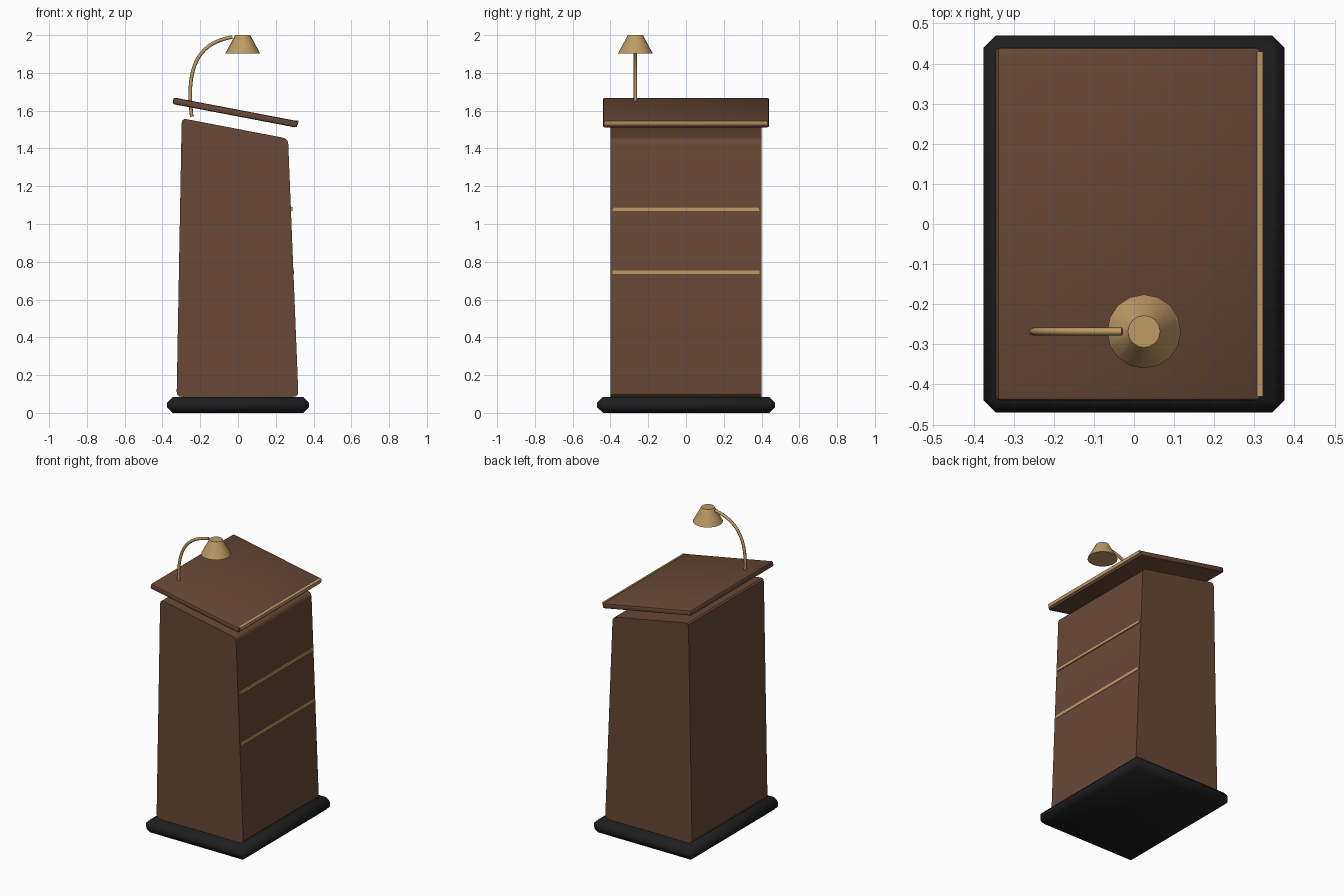
import bpy, math
from mathutils import Vector

if "Cube" in bpy.data.objects:
    bpy.data.objects.remove(bpy.data.objects["Cube"])


def material(name, rgb):
    m = bpy.data.materials.new(name)
    m.diffuse_color = (*rgb, 1)
    m.use_nodes = True
    m.node_tree.nodes["Principled BSDF"].inputs["Base Color"].default_value = m.diffuse_color
    return m


WOOD = material("wood", (0.135, 0.065, 0.038))
BRASS = material("brass", (0.52, 0.33, 0.13))
BLACK = material("black", (0.013, 0.013, 0.014))


def finish(ob, name, mat, angle=30):
    ob.name = name
    ob.data.materials.append(mat)
    bpy.ops.object.select_all(action='DESELECT')
    ob.select_set(True)
    bpy.context.view_layer.objects.active = ob
    bpy.ops.object.shade_smooth_by_angle(angle=math.radians(angle))
    return ob


def box(name, loc, size, mat, tilt=0, bevel=0, segments=1, angle=30):
    bpy.ops.mesh.primitive_cube_add(size=1, location=loc)
    ob = bpy.context.object
    ob.scale = size
    bpy.ops.object.transform_apply(location=False, rotation=False, scale=True)
    ob.rotation_euler.y = tilt
    if bevel:
        mod = ob.modifiers.new("bevel", 'BEVEL')
        mod.width, mod.segments = bevel, segments
        bpy.ops.object.modifier_apply(modifier="bevel")
    return finish(ob, name, mat, angle)


def rounded(points, r, steps=3):
    """Round the corners of a closed 2D profile."""
    out = []
    for i, p in enumerate(points):
        p = Vector(p)
        a = p + (Vector(points[i - 1]) - p).normalized() * r
        b = p + (Vector(points[(i + 1) % len(points)]) - p).normalized() * r
        for k in range(steps + 1):
            t = k / steps
            out.append(a * (1 - t) ** 2 + p * 2 * t * (1 - t) + b * t * t)
    return out


# Plinth
box("base", (0, 0, 0.0425), (0.75, 0.94, 0.085), BLACK, bevel=0.03, angle=50)

# Tapered body: rounded side profile extruded along y
prof = rounded([(-0.325, 0.085), (0.32, 0.085), (0.265, 1.452), (-0.298, 1.56)], 0.028)
n = len(prof)
verts = [(p.x, y, p.y) for y in (-0.4, 0.4) for p in prof]
faces = [tuple(range(n)), tuple(reversed(range(n, 2 * n)))]
faces += [(i, i + n, (i + 1) % n + n, (i + 1) % n) for i in range(n)]
me = bpy.data.meshes.new("body")
me.from_pydata(verts, [], faces)
body = bpy.data.objects.new("body", me)
bpy.context.collection.objects.link(body)
finish(body, "body", WOOD)

# Sloping reading desk and its brass lip
TILT = math.radians(10.8)
box("reading_desk", (-0.015, 0, 1.59), (0.67, 0.88, 0.035), WOOD, tilt=TILT, bevel=0.01, segments=2)
box("desk_lip", (0.312, 0, 1.538), (0.015, 0.86, 0.02), BRASS, tilt=TILT)

# Brass bands across the sloping face
for i, (x, z) in enumerate([(0.28, 1.08), (0.2885, 0.745)]):
    box(f"trim_band_{i + 1}", (x, 0, z), (0.016, 0.78, 0.02), BRASS)

# Curved lamp arm
LAMP_Y = -0.268
cu = bpy.data.curves.new("lamp_arm", 'CURVE')
cu.dimensions = '3D'
cu.bevel_depth, cu.bevel_resolution, cu.resolution_u = 0.0095, 2, 14
cu.use_fill_caps = True
sp = cu.splines.new('BEZIER')
sp.bezier_points.add(1)
ends = [((-0.245, 1.568), (-0.21, 1.29), (-0.28, 1.85)),
        ((-0.03, 1.99), (-0.2, 1.96), (0.14, 2.02))]
for bp, (co, left, right) in zip(sp.bezier_points, ends):
    bp.handle_left_type = bp.handle_right_type = 'FREE'
    bp.co, bp.handle_left, bp.handle_right = [(x, LAMP_Y, z) for x, z in (co, left, right)]
arm = bpy.data.objects.new("lamp_arm", cu)
bpy.context.collection.objects.link(arm)
bpy.ops.object.select_all(action='DESELECT')
arm.select_set(True)
bpy.context.view_layer.objects.active = arm
bpy.ops.object.convert(target='MESH')
finish(bpy.context.object, "lamp_arm", BRASS, 50)

# Conical lamp shade
bpy.ops.mesh.primitive_cone_add(vertices=16, radius1=0.092, radius2=0.04, depth=0.097,
                                location=(0.025, LAMP_Y, 1.9515))
finish(bpy.context.object, "lamp_shade", BRASS)
